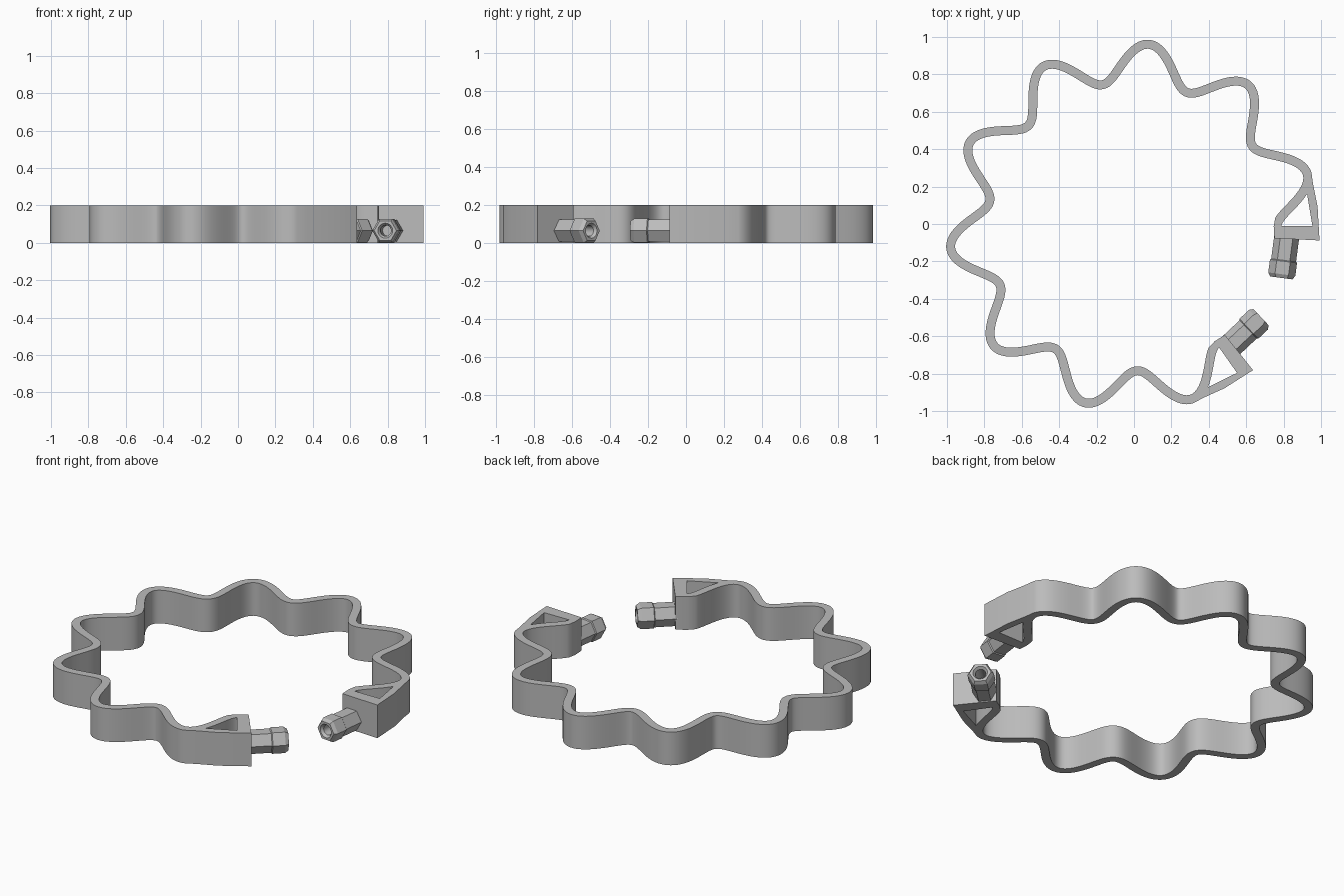
import bpy, bmesh
from math import radians, degrees, sin, cos, pi, atan2, hypot
from mathutils import Vector, Matrix

if "Cube" in bpy.data.objects:
    bpy.data.objects.remove(bpy.data.objects["Cube"])

PERIOD = 34.05          # degrees per wave
GAP = 27.15             # the opening points this far below +x
HEIGHT = 0.2
HALF = 0.024            # half the wall thickness
CENTRE = Vector((-0.01, -0.012, 0))
PLACE = Matrix.Translation(CENTRE) @ Matrix.Rotation(radians(-GAP), 4, 'Z')

grey = bpy.data.materials.new("plain grey")
grey.use_nodes = True
grey.diffuse_color = (0.5, 0.5, 0.5, 1)
grey.node_tree.nodes["Principled BSDF"].inputs["Base Color"].default_value = (0.5, 0.5, 0.5, 1)


def polar(a, r):
    return Vector((r * cos(radians(a)), r * sin(radians(a))))


def wave(a):
    return polar(a, 0.875 + 0.102 * cos(2 * pi * (a - 180) / PERIOD))


def wall(a, side):
    """Point on the outer (1) or inner (-1) side of the wavy wall."""
    t = (wave(a + 0.1) - wave(a - 0.1)).normalized()
    return wave(a) + Vector((t.y, -t.x)) * HALF * side


def run(a, b, side, step=0.8):
    n = round(abs(b - a) / step)
    return [wall(a + (b - a) * i / n, side) for i in range(n + 1)]


def at_end(x, y):
    """Turn a point measured at the left end into the opening's frame."""
    return polar(degrees(atan2(y, x)) + GAP, hypot(x, y))


def mirrored(points):
    return [Vector((p.x, -p.y)) for p in reversed(points)]


def finish(ob, angle=30):
    ob.data.materials.clear()
    ob.data.materials.append(grey)
    bpy.ops.object.select_all(action='DESELECT')
    ob.select_set(True)
    bpy.context.view_layer.objects.active = ob
    bpy.ops.object.shade_smooth_by_angle(angle=radians(angle))


# Wavy band with a braced block at each end, drawn as an outline with two holes
rim = [polar(40.2, 0.993), polar(33.2, 0.997), at_end(1.002, -0.076)]
foot = [at_end(0.761, -0.064), at_end(0.757, 0.0)]
end = rim + foot
outline = run(43.85, 360 - 43.85, 1) + mirrored(end) + run(360 - 29.6, 29.6, -1) + mirrored(mirrored(end))[::-1]
hole = run(27.5, 38.6, 1) + [at_end(0.964, 0.002)]

curve = bpy.data.curves.new("wavy_band", 'CURVE')
curve.dimensions = '2D'
curve.fill_mode = 'BOTH'
curve.extrude = HEIGHT / 2

# the end runs rim to foot on one side and foot to rim on the other
outline = (run(43.85, 360 - 43.85, 1) + [Vector((p.x, -p.y)) for p in end]
           + run(360 - 29.6, 29.6, -1) + end[::-1])
for loop in (outline, hole, mirrored(hole)):
    s = curve.splines.new('POLY')
    s.points.add(len(loop) - 1)
    for sp, p in zip(s.points, loop):
        sp.co = (p.x, p.y, 0, 1)
    s.use_cyclic_u = True
band = bpy.data.objects.new("wavy_band", curve)
bpy.context.collection.objects.link(band)
bpy.ops.object.select_all(action='DESELECT')
band.select_set(True)
bpy.context.view_layer.objects.active = band
bpy.ops.object.convert(target='MESH')
band = bpy.context.view_layer.objects.active
bm = bmesh.new()
bm.from_mesh(band.data)
bmesh.ops.remove_doubles(bm, verts=bm.verts, dist=0.0002)
bmesh.ops.recalc_face_normals(bm, faces=bm.faces)
bm.transform(PLACE @ Matrix.Translation((0, 0, HEIGHT / 2)))
bm.to_mesh(band.data)
bm.free()
finish(band)

# Hexagonal socket: rings of (distance, radius, is hexagon), then down the bore
RINGS = [(-0.02, 0.067, True), (0.115, 0.067, True), (0.12, 0.073, True),
         (0.19, 0.073, True), (0.21, 0.06, True), (0.21, 0.04, False),
         (0.195, 0.029, False), (0.1, 0.029, False)]
SIDES = 24


def socket(name, flip):
    base, tip = at_end(0.825, -0.068), at_end(0.798, -0.273)
    if flip:
        base.y, tip.y = -base.y, -tip.y
    axis = (tip - base).normalized().to_3d()
    side = axis.cross(Vector((0, 0, 1)))
    bm = bmesh.new()
    rings = []
    for d, r, hexagon in RINGS:
        ring = []
        for i in range(SIDES):
            a = 2 * pi * i / SIDES
            q = r * cos(pi / 6) / cos(a % (pi / 3) - pi / 6) if hexagon else r
            p = base.to_3d() + axis * d + side * q * cos(a)
            p.z = 0.065 + q * sin(a)
            ring.append(bm.verts.new(p))
        rings.append(ring)
    for r0, r1 in zip(rings, rings[1:]):
        for i in range(SIDES):
            j = (i + 1) % SIDES
            bm.faces.new((r0[i], r0[j], r1[j], r1[i]))
    bm.faces.new(rings[0])
    bm.faces.new(rings[-1])
    bmesh.ops.recalc_face_normals(bm, faces=bm.faces)
    bm.transform(PLACE)
    me = bpy.data.meshes.new(name)
    bm.to_mesh(me)
    bm.free()
    ob = bpy.data.objects.new(name, me)
    bpy.context.collection.objects.link(ob)
    finish(ob, 25)


socket("left_socket", False)
socket("right_socket", True)
